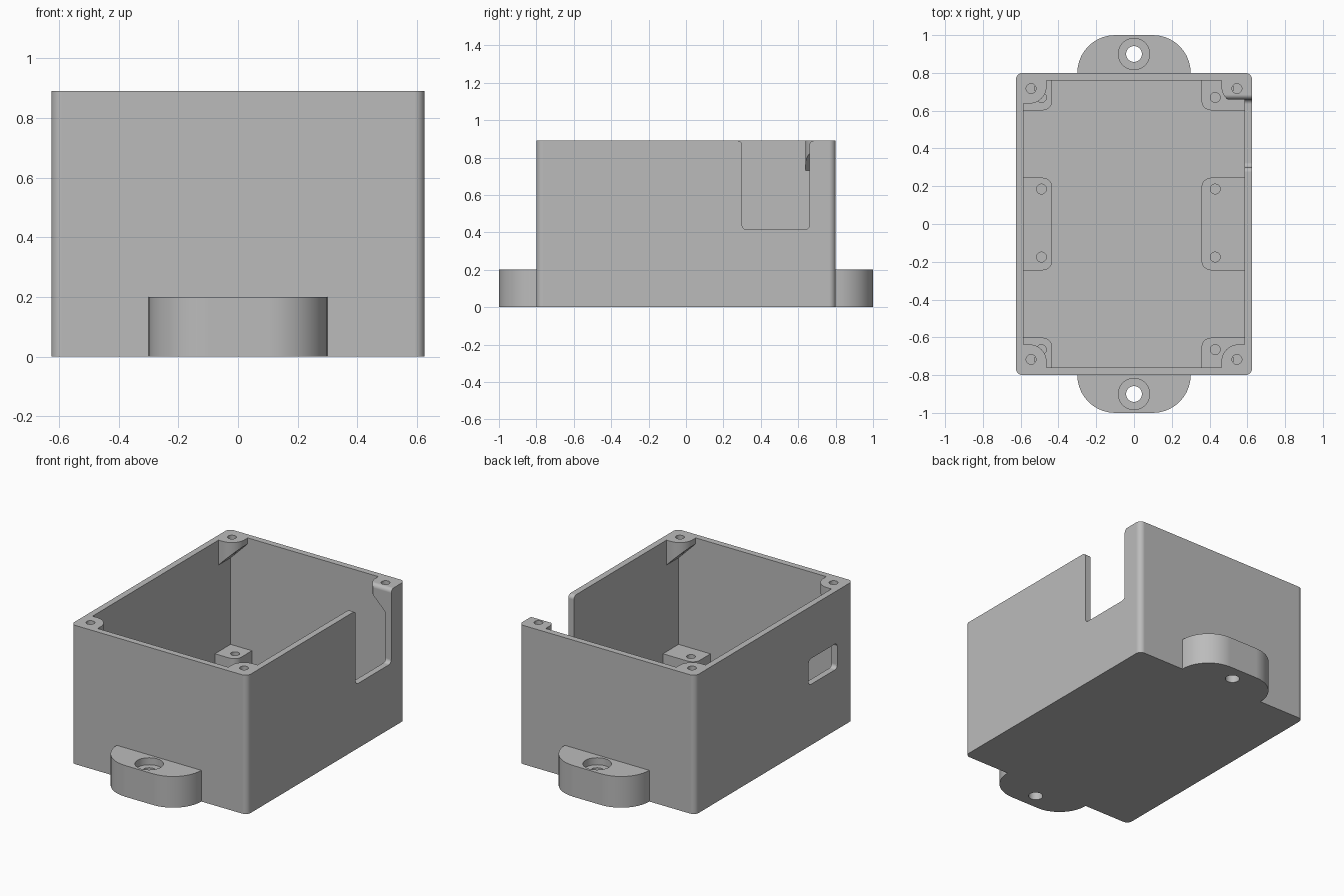
import bpy, bmesh, math

if "Cube" in bpy.data.objects:
    bpy.data.objects.remove(bpy.data.objects["Cube"])

grey = bpy.data.materials.new("plain grey")
grey.diffuse_color = (0.5, 0.5, 0.5, 1)
grey.use_nodes = True
grey.node_tree.nodes["Principled BSDF"].inputs["Base Color"].default_value = grey.diffuse_color

H = 0.89            # box height
IX, IY = 0.585, 0.76  # inner half sizes
FLOOR = 0.04


def prism(name, pts, lo, hi, axis="z"):
    """Extrude a 2D outline along z (xy outline), x (yz outline) or y (xz outline)."""
    place = {"z": lambda a, b, t: (a, b, t),
             "x": lambda a, b, t: (t, a, b),
             "y": lambda a, b, t: (a, t, b)}[axis]
    bm = bmesh.new()
    bottom = [bm.verts.new(place(a, b, lo)) for a, b in pts]
    top = [bm.verts.new(place(a, b, hi)) for a, b in pts]
    bm.faces.new(bottom)
    bm.faces.new(top)
    n = len(pts)
    for i in range(n):
        j = (i + 1) % n
        bm.faces.new((bottom[i], bottom[j], top[j], top[i]))
    bmesh.ops.recalc_face_normals(bm, faces=bm.faces)
    me = bpy.data.meshes.new(name)
    bm.to_mesh(me)
    bm.free()
    me.materials.append(grey)
    ob = bpy.data.objects.new(name, me)
    bpy.context.collection.objects.link(ob)
    return ob


def arc(cx, cy, r, a0, a1, n=10):
    return [(cx + r * math.cos(math.radians(a0 + (a1 - a0) * i / n)),
             cy + r * math.sin(math.radians(a0 + (a1 - a0) * i / n))) for i in range(n + 1)]


def rounded(x0, x1, y0, y1, radii):
    """Rectangle outline; radii for corners (+,+), (-,+), (-,-), (+,-)."""
    pts = []
    for k, (sx, sy) in enumerate(((1, 1), (-1, 1), (-1, -1), (1, -1))):
        r = radii[k]
        cx, cy = (x1 if sx > 0 else x0), (y1 if sy > 0 else y0)
        if r:
            pts += arc(cx - sx * r, cy - sy * r, r, 90 * k, 90 * k + 90)
        else:
            pts.append((cx, cy))
    return pts


def circle(x, y, r):
    return arc(x, y, r, 0, 360, 32)[:-1]


def combine(base, other, op):
    """Apply a boolean and drop the helper."""
    m = base.modifiers.new("bool", "BOOLEAN")
    m.operation, m.object, m.solver = op, other, "EXACT"
    bpy.context.view_layer.update()
    dg = bpy.context.evaluated_depsgraph_get()
    me = bpy.data.meshes.new_from_object(base.evaluated_get(dg))
    base.modifiers.clear()
    base.data = me
    bpy.data.objects.remove(other)


def mirrored_rect(sx, sy, x0, x1, y0, y1, r):
    """Block in a corner; only the corner facing the box centre is rounded."""
    radii = [0, 0, 0, 0]
    radii[{(1, 1): 2, (-1, 1): 3, (-1, -1): 0, (1, -1): 1}[(sx, sy)]] = r
    xs, ys = sorted((sx * x0, sx * x1)), sorted((sy * y0, sy * y1))
    return rounded(*xs, *ys, radii)


# Hollow box
box = prism("enclosure_box", rounded(-0.625, 0.625, -0.8, 0.8, [0.035] * 4), 0, H)
combine(box, prism("cavity", rounded(-IX, IX, -IY, IY, [0] * 4), FLOOR, 1.1), "DIFFERENCE")

# Mounting ears at front and back
for s in (-1, 1):
    radii = [0.2, 0.2, 0, 0] if s > 0 else [0, 0, 0.2, 0.2]
    y0, y1 = sorted((s * 0.78, s * 1.0))
    combine(box, prism("ear", rounded(-0.3, 0.3, y0, y1, radii), 0, 0.2), "UNION")
    combine(box, prism("ear_hole", circle(0, s * 0.9, 0.042), -0.1, 0.3), "DIFFERENCE")
    combine(box, prism("ear_counterbore", circle(0, s * 0.9, 0.083), 0.155, 0.3), "DIFFERENCE")

# Board standoffs on the floor, with wider ones on the right
LEDGE = 0.175
for sx, inner, hx in ((-1, 0.433, 0.49), (1, 0.358, 0.43)):
    r = [0.05, 0, 0, 0.05] if sx < 0 else [0, 0.05, 0.05, 0]
    x0, x1 = sorted((sx * inner, sx * 0.605))
    combine(box, prism("side_standoff", rounded(x0, x1, -0.245, 0.245, r), 0.02, LEDGE), "UNION")
    for sy in (-1, 1):
        block = mirrored_rect(sx, sy, inner, 0.605, 0.602, 0.78, 0.05)
        combine(box, prism("corner_standoff", block, 0.02, LEDGE), "UNION")
    for y in (-0.665, -0.175, 0.185, 0.67):
        combine(box, prism("standoff_hole", circle(sx * hx, y, 0.026), 0.06, 0.3), "DIFFERENCE")

# Lid screw bosses at the top corners, with sloped undersides
for sx in (-1, 1):
    for sy in (-1, 1):
        boss = prism("lid_boss", mirrored_rect(sx, sy, 0.463, 0.605, 0.638, 0.78, 0.09), 0.68, H)
        slope = [(sx * x, z) for x, z in ((0.64, 0.675), (0.44, 0.875), (0.44, 0.6), (0.64, 0.6))]
        combine(boss, prism("slope", slope, -1, 1, "y"), "DIFFERENCE")
        combine(box, boss, "UNION")
        combine(box, prism("lid_hole", circle(sx * 0.545, sy * 0.717, 0.026), 0.79, 1.0), "DIFFERENCE")

# Open slot in the right wall, with eased top and bottom corners
r = 0.025
slot = (arc(0.30 - r, H - r, r, 90, 0) + arc(0.30 + r, 0.415 + r, r, 180, 270)
        + arc(0.66 - r, 0.415 + r, r, 270, 360) + arc(0.66 + r, H - r, r, 180, 90)
        + [(0.66 + r, 1.0), (0.30 - r, 1.0)])
combine(box, prism("slot", slot, 0.45, 0.7, "x"), "DIFFERENCE")

# Small window in the left wall
window = rounded(-0.64, -0.35, 0.39, 0.555, [0.025] * 4)
combine(box, prism("window", window, -0.7, -0.5, "x"), "DIFFERENCE")

# Smooth rounded surfaces, keep edges crisp
bpy.context.view_layer.objects.active = box
box.select_set(True)
bpy.ops.object.shade_smooth_by_angle(angle=math.radians(30))
wn = box.modifiers.new("weighted_normals", "WEIGHTED_NORMAL")
wn.keep_sharp = True
wn.weight = 100
